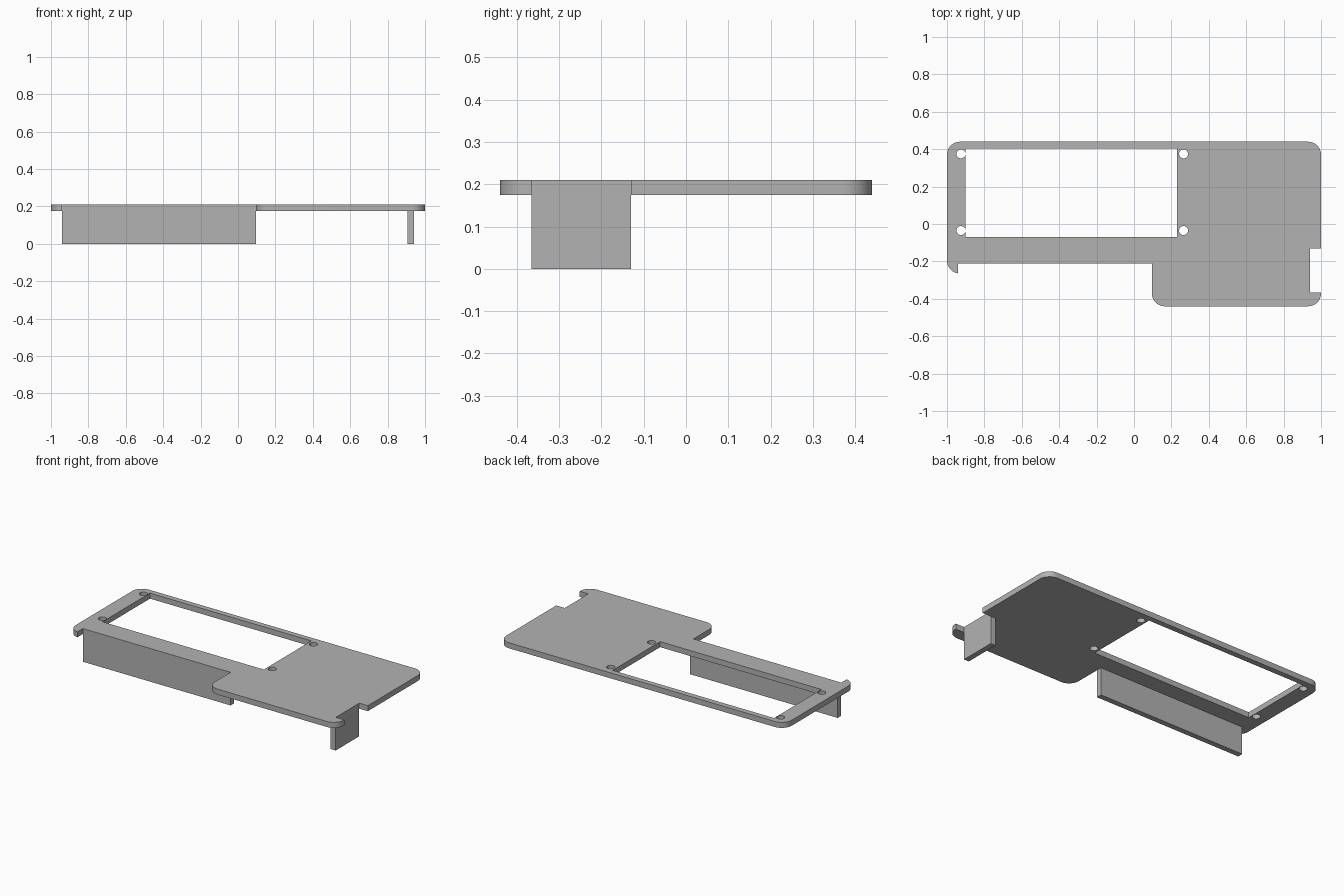
import bpy, bmesh
from math import sin, cos, pi

if "Cube" in bpy.data.objects:
    bpy.data.objects.remove(bpy.data.objects["Cube"], do_unlink=True)

TOP, UNDER = 0.21, 0.175
R = 0.07              # outer corner radius
WALL = 0.035

grey = bpy.data.materials.new("plain_grey")
grey.use_nodes = True
colour = (0.45, 0.45, 0.45, 1)
grey.diffuse_color = colour
grey.node_tree.nodes["Principled BSDF"].inputs["Base Color"].default_value = colour


def arc(cx, cy, r, start, end, n=12):
    """Points on an arc, angles in degrees."""
    angles = [(start + (end - start) * i / n) * pi / 180 for i in range(n + 1)]
    return [(cx + r * cos(a), cy + r * sin(a)) for a in angles]


def add_object(name, mesh):
    obj = bpy.data.objects.new(name, mesh)
    bpy.context.collection.objects.link(obj)
    mesh.materials.clear()
    mesh.materials.append(grey)
    return obj


def block(name, x0, x1, y0, y1, z0, z1):
    bm = bmesh.new()
    bmesh.ops.create_cube(bm, size=1)
    for v in bm.verts:
        v.co = (x1 if v.co.x > 0 else x0,
                y1 if v.co.y > 0 else y0,
                z1 if v.co.z > 0 else z0)
    mesh = bpy.data.meshes.new(name)
    bm.to_mesh(mesh)
    bm.free()
    return add_object(name, mesh)


# Plate outline, counter-clockwise from the back left corner
outline = arc(1 - R, 0.44 - R, R, 0, 90)
outline += arc(-1 + R, 0.44 - R, R, 90, 180)
outline += arc(-1 + R, -0.195, R, 180, 262)              # small rounded hook
outline += [(-0.94, -0.21), (0.095, -0.21)]              # front step
outline += arc(0.095 + R, -0.44 + R, R, 180, 270)
outline += arc(1 - R, -0.44 + R, R, 270, 360)
outline += [(1, -0.365), (0.94, -0.365), (0.94, -0.13), (1, -0.13)]  # side notch

# Window and four screw holes
window = [(-0.9, -0.07), (0.23, -0.07), (0.23, 0.405), (-0.9, 0.405)]
holes = [arc(x, y, 0.024, 0, 345, 23) for x in (-0.925, 0.265) for y in (-0.035, 0.375)]

# Filled flat curve, extruded to the plate thickness
curve = bpy.data.curves.new("plate_profile", "CURVE")
curve.dimensions = "2D"
curve.fill_mode = "BOTH"
curve.extrude = (TOP - UNDER) / 2
for loop in [outline, window] + holes:
    spline = curve.splines.new("POLY")
    spline.points.add(len(loop) - 1)
    for point, (x, y) in zip(spline.points, loop):
        point.co = (x, y, 0, 1)
    spline.use_cyclic_u = True

helper = bpy.data.objects.new("plate_profile", curve)
bpy.context.collection.objects.link(helper)
bpy.context.view_layer.update()
depsgraph = bpy.context.evaluated_depsgraph_get()
mesh = bpy.data.meshes.new_from_object(helper.evaluated_get(depsgraph))
bpy.data.objects.remove(helper, do_unlink=True)

bm = bmesh.new()
bm.from_mesh(mesh)
bmesh.ops.remove_doubles(bm, verts=bm.verts, dist=0.0001)
bmesh.ops.dissolve_limit(bm, angle_limit=0.01, verts=bm.verts, edges=bm.edges)
bmesh.ops.recalc_face_normals(bm, faces=bm.faces)
bm.to_mesh(mesh)
bm.free()
plate = add_object("top_plate", mesh)
plate.location.z = (TOP + UNDER) / 2

# Walls hanging below the front step and the side notch
block("front_wall", -0.94, 0.095, -0.21, -0.21 + WALL, 0, UNDER)
block("side_wall", 0.94 - WALL, 0.94, -0.365, -0.13, 0, UNDER)

# Smooth the rounded corners and hole walls only
bpy.ops.object.select_all(action="DESELECT")
plate.select_set(True)
bpy.context.view_layer.objects.active = plate
bpy.ops.object.shade_smooth_by_angle(angle=pi / 6)
